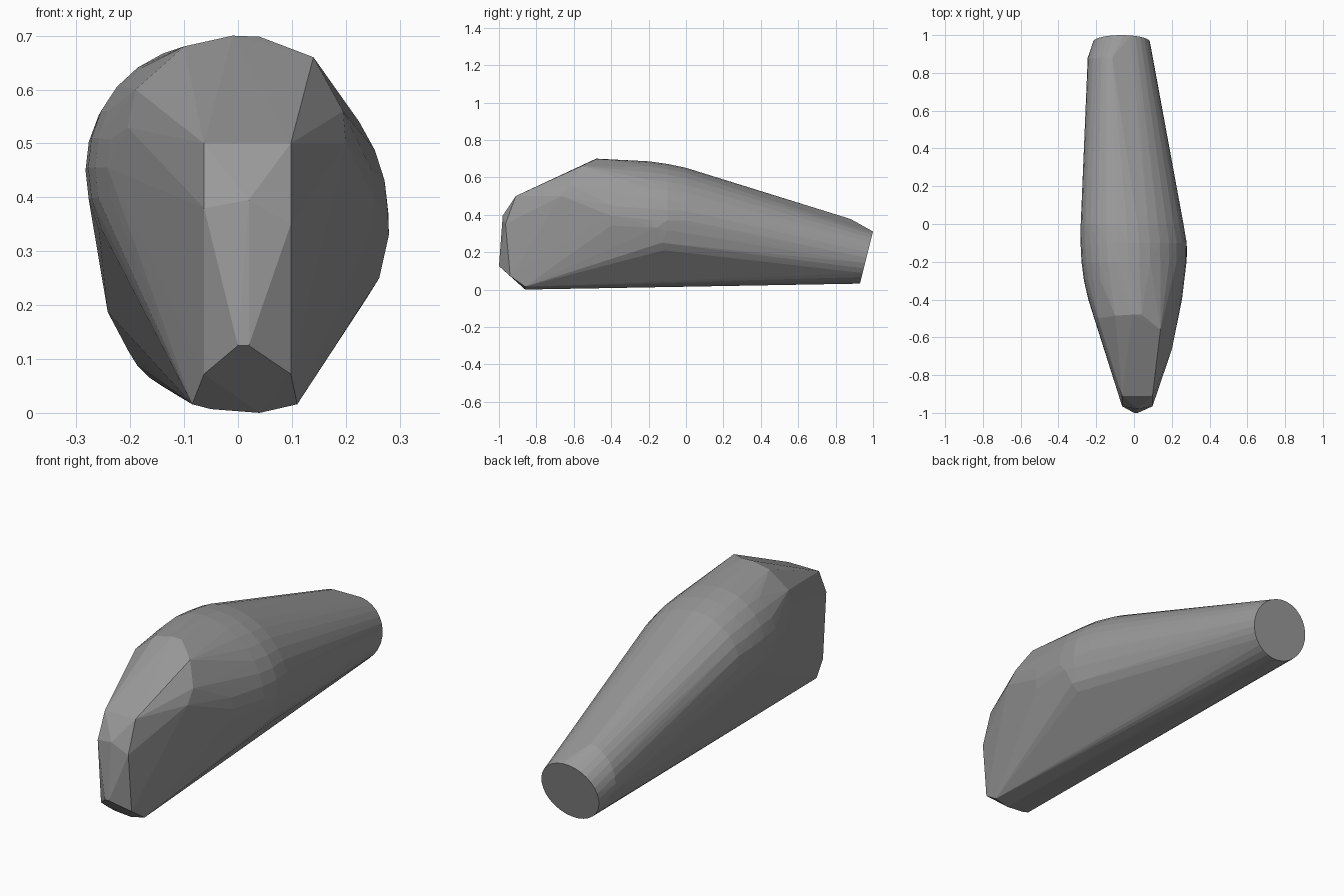
import bpy, bmesh
from math import sin, cos, pi

cube = bpy.data.objects.get("Cube")
if cube:
    bpy.data.objects.remove(cube, do_unlink=True)

grey = bpy.data.materials.new("mid_grey")
grey.use_nodes = True
colour = (0.32, 0.32, 0.32, 1)
grey.diffuse_color = colour
grey.node_tree.nodes["Principled BSDF"].inputs["Base Color"].default_value = colour


def ring(y, cx, cz, rx, rz, lean=0, skew=0, start=0, end=360):
    """Elliptical arc; lean shifts its top back, skew raises its -x side."""
    angles = [a * pi / 180 for a in range(start, end, 12)]
    return [(cx + rx * cos(a), y + lean * sin(a), cz + rz * sin(a) - skew * cos(a))
            for a in angles]


# Rounded, slightly lopsided body
points = []
points += ring(-0.40, 0.006, 0.425, 0.248, 0.255, skew=0.03)
points += ring(-0.30, 0, 0.42, 0.265, 0.266, skew=0.035)
points += ring(-0.20, 0, 0.415, 0.278, 0.268, skew=0.04)
points += ring(-0.10, -0.002, 0.41, 0.281, 0.259, skew=0.04)
points += ring(0.0, -0.01, 0.41, 0.272, 0.238, skew=0.04)

# Lower bulge on the +x flank
points += [(0.28, -0.16, 0.33), (0.262, -0.13, 0.25), (0.237, -0.12, 0.21)]

# Tilted round end, with a chamfer on its upper -x side
points += ring(0.965, -0.066, 0.171, 0.15, 0.14, lean=0.035)
points += ring(0.88, -0.1, 0.22, 0.145, 0.158, start=96, end=200)

# Front shoulder where the sloping brow meets the body
points += [(-0.19, -0.50, 0.60), (-0.205, -0.51, 0.53), (-0.10, -0.485, 0.68),
           (-0.01, -0.48, 0.70), (0.04, -0.48, 0.698), (0.14, -0.56, 0.66),
           (0.195, -0.615, 0.56), (0.2, -0.665, 0.50)]

# Narrow nose plate, with a slight central ridge
for x, low in ((-0.063, 0.38), (0.098, 0.35)):
    points += [(x, -0.91, 0.50), (x, -0.965, low), (x, -0.94, 0.072)]
points += [(0, -1.0, 0.125), (0.02, -1.0, 0.125), (0.02, -0.98, 0.395)]

# Chin and flat underside
points += [(-0.085, -0.86, 0.016), (-0.05, -0.86, 0.007),
           (0.04, -0.86, 0), (0.11, -0.86, 0.016)]

bm = bmesh.new()
for p in points:
    bm.verts.new(p)
hull = bmesh.ops.convex_hull(bm, input=bm.verts[:])
spare = {g for g in hull["geom_interior"] + hull["geom_unused"]
         if isinstance(g, bmesh.types.BMVert)}
bmesh.ops.delete(bm, geom=list(spare), context="VERTS")
bmesh.ops.dissolve_limit(bm, angle_limit=0.01, verts=bm.verts[:], edges=bm.edges[:])
bmesh.ops.recalc_face_normals(bm, faces=bm.faces[:])
mesh = bpy.data.meshes.new("tapered_body")
bm.to_mesh(mesh)
bm.free()
mesh.materials.append(grey)
body = bpy.data.objects.new("tapered_body", mesh)
bpy.context.collection.objects.link(body)
